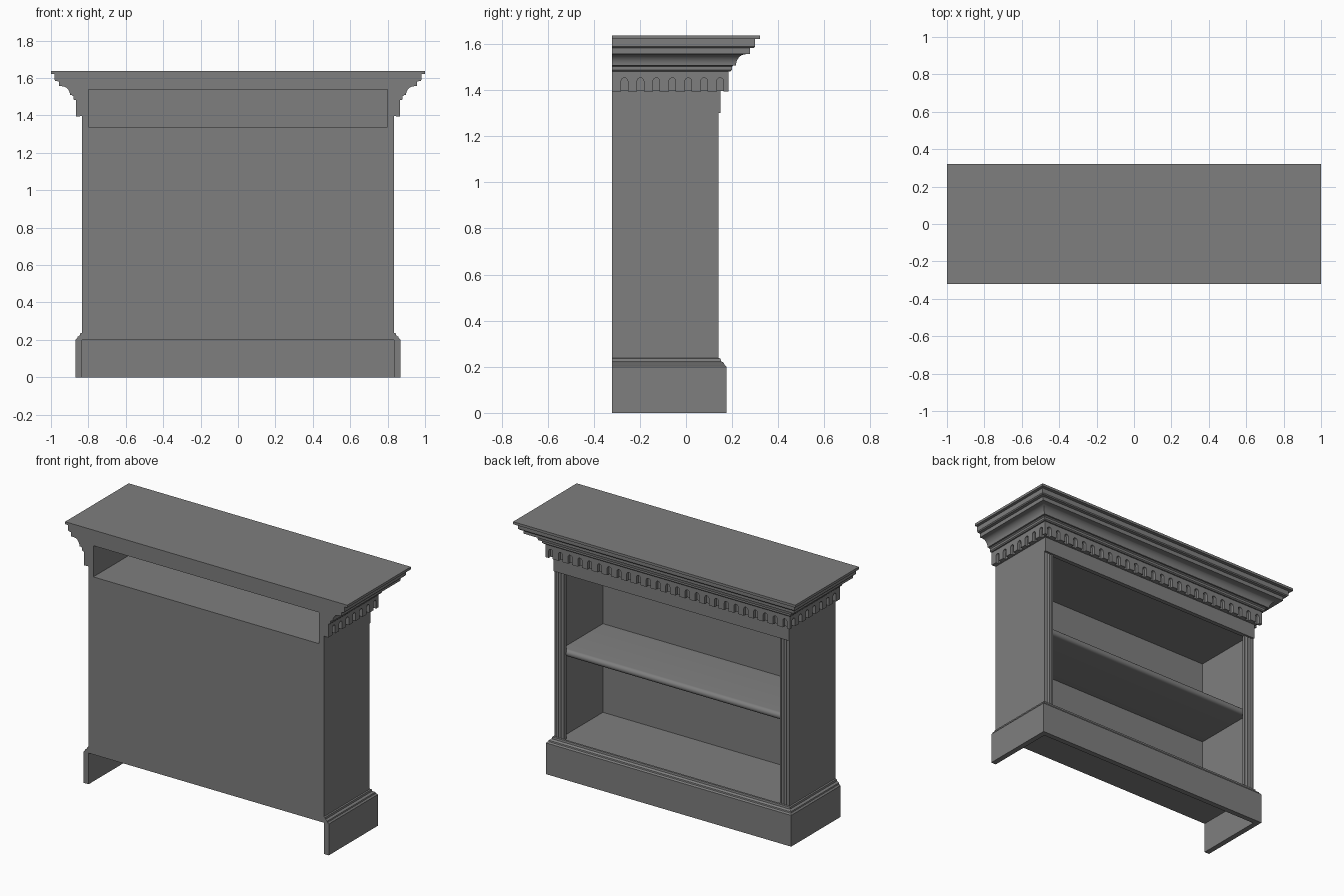
import bpy, bmesh, math
from mathutils import Vector

if "Cube" in bpy.data.objects:
    bpy.data.objects.remove(bpy.data.objects["Cube"])

paint = bpy.data.materials.new("grey_paint")
paint.diffuse_color = (0.21, 0.21, 0.21, 1)
paint.use_nodes = True
paint.node_tree.nodes["Principled BSDF"].inputs["Base Color"].default_value = paint.diffuse_color

BACK = -0.322      # flat rear plane
BODY_X, BODY_Y = 0.834, 0.141


def finish(name, bm):
    bmesh.ops.recalc_face_normals(bm, faces=bm.faces)
    me = bpy.data.meshes.new(name)
    bm.to_mesh(me)
    bm.free()
    me.materials.append(paint)
    ob = bpy.data.objects.new(name, me)
    bpy.context.collection.objects.link(ob)
    return ob


def box(name, x0, x1, y0, y1, z0, z1):
    bm = bmesh.new()
    bmesh.ops.create_cube(bm, size=1)
    for v in bm.verts:
        v.co = ((x0 + x1) / 2 + v.co.x * (x1 - x0),
                (y0 + y1) / 2 + v.co.y * (y1 - y0),
                (z0 + z1) / 2 + v.co.z * (z1 - z0))
    return finish(name, bm)


def prism(name, pts, push):
    """Extrude a flat 3D outline along a vector."""
    bm = bmesh.new()
    f = bm.faces.new([bm.verts.new(p) for p in pts])
    r = bmesh.ops.extrude_face_region(bm, geom=[f], use_keep_orig=True)
    moved = [g for g in r["geom"] if isinstance(g, bmesh.types.BMVert)]
    bmesh.ops.translate(bm, verts=moved, vec=Vector(push))
    return finish(name, bm)


def wrap(name, profile, rx, ry):
    """Mitred moulding round left, open side and right; profile is (offset, z)."""
    bm = bmesh.new()
    rings = []
    for sx, front in ((-1, 0), (-1, 1), (1, 1), (1, 0)):
        rings.append([bm.verts.new((sx * (rx + d), ry + d if front else BACK, z))
                      for d, z in profile])
    n = len(profile)
    for a, b in zip(rings, rings[1:]):
        for i in range(n):
            j = (i + 1) % n
            bm.faces.new((a[i], a[j], b[j], b[i]))
    bm.faces.new(rings[0])
    bm.faces.new(rings[-1])
    return finish(name, bm)


def arcade(start, end, centres, z0, z1, r=0.0145, spring=1.439):
    """Outline (u, z) of a band with arched notches cut in its lower edge."""
    pts = [(start, z1), (start, z0)]
    for c in centres:
        pts.append((c - r, z0))
        pts += [(c - r * math.cos(math.pi * k / 8), spring + r * math.sin(math.pi * k / 8))
                for k in range(9)]
        pts.append((c + r, z0))
    return pts + [(end, z0), (end, z1)]


# carcass: sides, back, floor, hidden compartment floor, top block
for s, side in ((-1, "left"), (1, "right")):
    xs = sorted((s * 0.80, s * BODY_X))
    box(side + "_side_panel", *xs, BACK, 0.121, 0.2, 1.55)
box("back_panel", -0.80, 0.80, BACK, -0.302, 0.2, 1.338)
box("bottom_board", -0.80, 0.80, -0.302, 0.141, 0.2, 0.232)
box("compartment_floor", -0.80, 0.80, -0.302, 0.13, 1.306, 1.338)
box("top_block", -0.87, 0.87, BACK, 0.19, 1.538, 1.625)

# header across the opening
box("header_board", -BODY_X, BODY_X, 0.121, 0.15, 1.30, 1.54)

# shelf with rounded nose
zc, h = 0.778, 0.022
nose = [(0.10 + h * math.cos(a), zc + h * math.sin(a))
        for a in (math.pi * (k / 10 - 0.5) for k in range(11))]
shelf = [(-0.302, zc + h), (-0.302, zc - h)] + nose
prism("shelf", [(-0.80, y, z) for y, z in shelf], (1.6, 0, 0))

# fluted pilasters
x_out, x_in = BODY_X, 0.765
for s, side in ((-1, "left"), (1, "right")):
    plan = [(x_in, 0.118), (x_in, BODY_Y)]
    for c in (0.781, 0.7995, 0.818):
        plan += [(c - 0.006 * math.cos(math.pi * k / 6),
                  BODY_Y - 0.006 * math.sin(math.pi * k / 6)) for k in range(7)]
    plan += [(x_out, BODY_Y), (x_out, 0.118)]
    prism(side + "_fluted_pilaster", [(s * x, y, 0.23) for x, y in plan], (0, 0, 1.07))

# plinth boards with stepped cap moulding
wrap("plinth", [(0, 0), (0.035, 0), (0.035, 0.2), (0.03, 0.206), (0.026, 0.208),
                (0.024, 0.216), (0.016, 0.222), (0.011, 0.224), (0.009, 0.236),
                (0, 0.238)], BODY_X, BODY_Y)

# frieze backing and arched dentil bands
FX, FY, DEEP = 0.866, 0.185, 0.02
wrap("frieze_backing", [(-0.034, 1.396), (-DEEP, 1.396), (-DEEP, 1.54), (-0.034, 1.54)], FX, FY)
front = arcade(-FX, FX, [-0.83 + 1.66 * i / 24 for i in range(25)], 1.395, 1.487)
prism("front_dentil_band", [(u, FY, z) for u, z in front], (0, -DEEP, 0))
flank = arcade(BACK, FY - DEEP, [-0.267 + 0.0692 * i for i in range(7)], 1.395, 1.487)
for s, side in ((-1, "left"), (1, "right")):
    prism(side + "_dentil_band", [(s * FX, u, z) for u, z in flank], (-s * DEEP, 0, 0))

# crown: bead, cove and fascia steps
cove = [(0.074 - 0.042 * math.cos(a), 1.508 + 0.048 * math.sin(a))
        for a in (math.pi / 2 * k / 8 for k in range(9))]
crown = [(-0.03, 1.482), (0.008, 1.482), (0.014, 1.488), (0.014, 1.502), (0.022, 1.508)]
crown += cove + [(0.092, 1.556), (0.092, 1.582), (0.11, 1.584), (0.115, 1.59),
                 (0.115, 1.622), (-0.03, 1.622)]
wrap("crown_moulding", crown, FX, FY)

# top slab
box("top_slab", -1, 1, BACK, 0.322, 1.622, 1.638)

# centre in depth is already exact; soften only the curved parts
for name in ("shelf", "crown_moulding"):
    ob = bpy.data.objects[name]
    bpy.ops.object.select_all(action='DESELECT')
    ob.select_set(True)
    bpy.context.view_layer.objects.active = ob
    bpy.ops.object.shade_smooth_by_angle(angle=math.radians(30))
